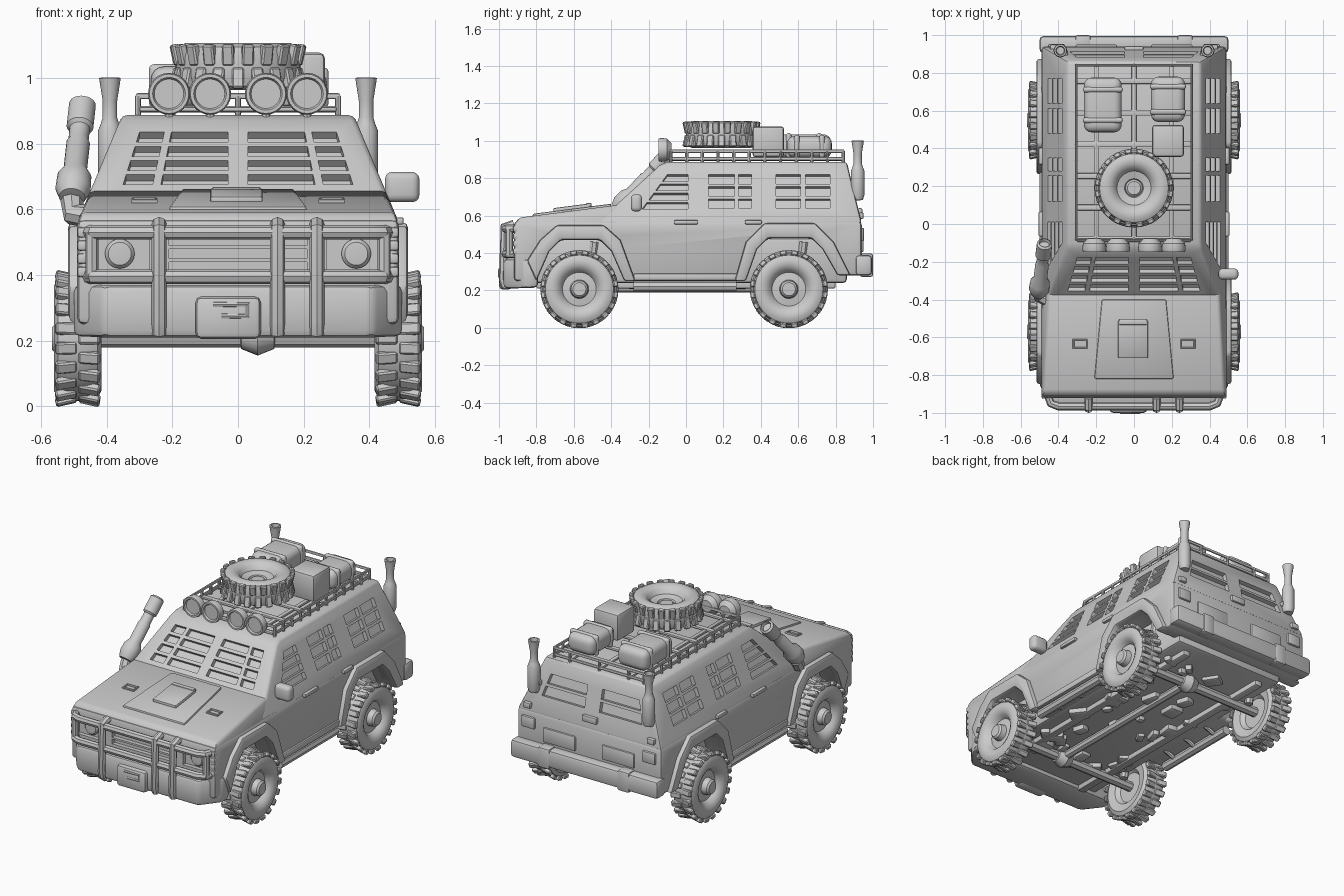
import bpy, bmesh, math, random
from mathutils import Vector, Matrix, Euler

random.seed(4)
PI = math.pi
cutters = []


def finish(name, bm, bevel=0, segs=2, loc=(0, 0, 0), rot=(0, 0, 0)):
    bmesh.ops.recalc_face_normals(bm, faces=bm.faces[:])
    me = bpy.data.meshes.new(name)
    bm.to_mesh(me)
    bm.free()
    ob = bpy.data.objects.new(name, me)
    ob.location, ob.rotation_euler = loc, rot
    bpy.context.collection.objects.link(ob)
    if bevel:
        m = ob.modifiers.new("bevel", 'BEVEL')
        m.width, m.segments = bevel, segs
    return ob


def box(name, loc, size, bevel=0.01, rot=(0, 0, 0), segs=2):
    bm = bmesh.new()
    bmesh.ops.create_cube(bm, size=1, matrix=Matrix.Diagonal((*size, 1)))
    return finish(name, bm, bevel, segs, loc, rot)


def prism(name, pts, lo, hi, axis='X', bevel=0.01, segs=2):
    """Extrude a (y,z) outline along x, or an (x,y) outline along z; lo and hi may be functions."""
    bm = bmesh.new()
    ends = []
    for lim in (lo, hi):
        h = [lim(a, b) if callable(lim) else lim for a, b in pts]
        ends.append([bm.verts.new((k, a, b) if axis == 'X' else (a, b, k)) for k, (a, b) in zip(h, pts)])
        bm.faces.new(ends[-1])
    for i in range(len(pts)):
        j = i - 1
        bm.faces.new((ends[0][j], ends[0][i], ends[1][i], ends[1][j]))
    return finish(name, bm, bevel, segs)


def spin(bm, prof, segs):
    vs = [bm.verts.new((r, 0, h)) for r, h in prof]
    es = [bm.edges.new(p) for p in zip(vs, vs[1:])]
    bmesh.ops.spin(bm, geom=vs + es, axis=(0, 0, 1), cent=(0, 0, 0), steps=segs, angle=2 * PI)
    bmesh.ops.remove_doubles(bm, verts=bm.verts[:], dist=1e-4)


def lathe(name, prof, loc, rot=(0, 0, 0), segs=24):
    bm = bmesh.new()
    spin(bm, prof, segs)
    return finish(name, bm, 0, 1, loc, rot)


def tube(name, pts, r, cyclic=False):
    cu = bpy.data.curves.new(name, 'CURVE')
    cu.dimensions, cu.bevel_depth, cu.bevel_resolution, cu.use_fill_caps = '3D', r, 2, True
    sp = cu.splines.new('POLY')
    sp.points.add(len(pts) - 1)
    for p, q in zip(sp.points, pts):
        p.co = (*q, 1)
    sp.use_cyclic_u = cyclic
    ob = bpy.data.objects.new(name, cu)
    bpy.context.collection.objects.link(ob)
    return ob


def panes(bm, quad, cols, rows, depth=0.025):
    """Add a grid of cutter blocks across a four-cornered window."""
    a, b, c, d = map(Vector, quad)
    n = (b - a).cross(d - a).normalized() * depth
    at = lambda u, v: (a.lerp(b, u)).lerp(d.lerp(c, u), v)
    for u0, u1 in cols:
        for v0, v1 in rows:
            q = [at(u0, v0), at(u1, v0), at(u1, v1), at(u0, v1)]
            lo, hi = ([bm.verts.new(p + s * n) for p in q] for s in (-1, 1))
            bm.faces.new(lo)
            bm.faces.new(hi)
            for i in range(4):
                bm.faces.new((lo[i - 1], lo[i], hi[i], hi[i - 1]))


def even(n, gap):
    w = (1 - gap * (n - 1)) / n
    return [(i * (w + gap), i * (w + gap) + w) for i in range(n)]


def cut(ob, bm):
    c = finish(ob.name + "_cutter", bm)
    c.hide_render = True
    cutters.append(c)
    m = ob.modifiers.new("cut", 'BOOLEAN')
    m.operation, m.object, m.solver = 'DIFFERENCE', c, 'EXACT'


# body shell: side half-width leans inwards with height
W = lambda y, z: min(0.49, 0.49 - (z - 0.56) * 0.42)
NW = lambda y, z: -W(y, z)
arch_f = [(-0.80, 0.25), (-0.73, 0.41), (-0.67, 0.47), (-0.46, 0.47), (-0.40, 0.41), (-0.33, 0.25)]
arch_r = [(0.32, 0.25), (0.38, 0.42), (0.44, 0.48), (0.67, 0.48), (0.73, 0.42), (0.81, 0.28)]
lower = prism("lower_body", [(-0.92, 0.57), (-0.92, 0.25)] + arch_f + arch_r + [(0.94, 0.28), (0.94, 0.57)],
              -0.49, 0.49, bevel=0.02)
prism("hood", [(-0.92, 0.555), (-0.89, 0.59), (-0.36, 0.658), (-0.36, 0.555)], NW, W, bevel=0.014)
cabin = prism("cabin", [(-0.48, 0.56), (-0.14, 0.87), (-0.10, 0.887), (0.86, 0.887), (0.94, 0.56)], NW, W, bevel=0.015)

# barred windows cut into the cabin, grille and lamps cut into the nose
bm, nose = bmesh.new(), bmesh.new()
sh = lambda x, z: (x, -0.37 + (z - 0.66) * 1.095, z)
bk = lambda x, z: (x, 0.94 - (z - 0.56) * 0.246, z)
for s in (-1, 1):
    sd = lambda y, z: (s * W(y, z), y, z)
    rect = lambda y0, y1: [sd(y0, 0.64), sd(y1, 0.64), sd(y1, 0.82), sd(y0, 0.82)]
    panes(bm, [sh(s * 0.03, 0.675), sh(s * 0.35, 0.675), sh(s * 0.30, 0.835), sh(s * 0.03, 0.835)],
          [(0, 0.64), (0.72, 1)], even(4, 0.08))
    panes(bm, [sd(-0.235, 0.635), sd(0.01, 0.635), sd(0.01, 0.82), sd(-0.10, 0.82)], [(0, 1)], even(4, 0.07))
    panes(bm, rect(0.12, 0.35), [(0, 0.6), (0.7, 1)], even(3, 0.08))
    panes(bm, rect(0.48, 0.77), even(2, 0.09), even(3, 0.08))
    panes(bm, [bk(s * 0.05, 0.67), bk(s * 0.34, 0.67), bk(s * 0.30, 0.80), bk(s * 0.05, 0.80)], [(0, 1)], even(2, 0.12))
    panes(nose, [(s * x, -0.92, z) for x, z in ((0.27, 0.41), (0.45, 0.41), (0.45, 0.52), (0.27, 0.52))], [(0, 1)], [(0, 1)])
panes(nose, [(-0.21, -0.92, 0.41), (0.21, -0.92, 0.41), (0.21, -0.92, 0.52), (-0.21, -0.92, 0.52)], [(0, 1)], even(3, 0.1))
cut(cabin, bm)
cut(lower, nose)

# hood details
prism("hood_panel", [(-0.21, -0.82), (0.21, -0.82), (0.17, -0.40), (-0.17, -0.40)], lambda x, y: 0.58 + (y + 0.89) * 0.128,
      lambda x, y: 0.601 + (y + 0.89) * 0.128, 'Z', 0.008)
box("hood_scoop", (-0.005, -0.61, 0.638), (0.16, 0.2, 0.03), 0.008, (0.128, 0, 0))
box("scoop_lip", (-0.005, -0.52, 0.657), (0.15, 0.03, 0.022), 0.006)
for x in (-0.285, 0.285):
    tube("hood_vent", [(x + a, -0.635 + b, 0.627 + b * 0.128) for a, b in
                       ((-0.035, -0.02), (0.035, -0.02), (0.035, 0.02), (-0.035, 0.02))], 0.007, True)

# wheel arch flares, side steps, handles, lamps
out_f = [(-0.85, 0.36), (-0.78, 0.47), (-0.69, 0.55), (-0.44, 0.55), (-0.35, 0.47), (-0.27, 0.25)]
out_r = [(0.26, 0.25), (0.32, 0.46), (0.42, 0.56), (0.69, 0.56), (0.79, 0.46), (0.88, 0.28)]
for s in (-1, 1):
    for nm, a, o in (("front", arch_f, out_f), ("rear", arch_r, out_r)):
        prism(nm + "_flare", a + o[::-1], s * 0.42, s * 0.517, bevel=0.014)
    tube("side_step", [(s * 0.47, -0.28, 0.222), (s * 0.47, 0.27, 0.222)], 0.028)
    for y in (-0.18, 0, 0.18):
        tube("step_bracket", [(s * 0.36, y, 0.27), (s * 0.47, y, 0.222)], 0.014)
    box("rocker", (s * 0.485, 0, 0.272), (0.03, 0.56, 0.04), 0.01)
    for y, w in ((0.0, 0.13), (0.36, 0.09)):
        box("door_handle", (s * 0.492, y, 0.565), (0.025, w, 0.022), 0.006)
    for z in (0.41, 0.45, 0.49, 0.53):
        box("side_marker", (s * 0.472, -0.90, z), (0.035, 0.05, 0.032), 0.008)
    lathe("headlight", [(0, 0.015), (0.035, 0.012), (0.045, 0), (0.045, -0.03), (0, -0.03)],
          (s * 0.36, -0.905, 0.465), (PI / 2, 0, 0))
    box("tail_light", (s * 0.41, 0.94, 0.50), (0.09, 0.025, 0.07), 0.008)
    box("rear_panel", (s * 0.2, 0.94, 0.45), (0.22, 0.02, 0.09), 0.008)
    box("rear_hinge", (s * 0.42, 0.935, 0.60), (0.05, 0.03, 0.035), 0.008)
    box("bumper_overrider", (s * 0.27, 0.965, 0.335), (0.08, 0.07, 0.125), 0.012)
box("rear_latch", (0, 0.93, 0.62), (0.1, 0.025, 0.04), 0.008)
box("rear_bumper", (0, 0.95, 0.335), (1.0, 0.09, 0.11), 0.02)

# front bumper, winch and bull bar
plan = [(0.5, -0.79), (0.5, -0.86), (0.41, -0.975), (-0.41, -0.975), (-0.5, -0.86), (-0.5, -0.79)]
prism("front_bumper", plan, lambda x, y: 0.21 + 0.1 * max(0, y + 0.86), 0.37, 'Z', 0.022)
box("winch", (-0.03, -0.965, 0.27), (0.2, 0.07, 0.13), 0.02)
tube("winch_hook", [(-0.075, -0.995, 0.31), (0.03, -0.995, 0.31), (0.03, -0.995, 0.275), (-0.05, -0.995, 0.275)], 0.01)
for z in (0.395, 0.53):
    tube("bull_bar", [(-0.47, -0.87, z), (-0.44, -0.95, z), (-0.40, -0.965, z), (0.40, -0.965, z),
                      (0.44, -0.95, z), (0.47, -0.87, z)], 0.022)
for x in (-0.24, 0.12, 0.24):
    tube("bull_bar_upright", [(x, -0.965, 0.22), (x, -0.978, 0.26), (x, -0.972, 0.54), (x, -0.92, 0.555)], 0.023)
for x in (-0.445, 0.445):
    tube("bull_bar_end", [(x, -0.945, 0.39), (x, -0.945, 0.53)], 0.02)


# wheels and spare
def wheel(name, loc, rot, hub=True):
    bm = bmesh.new()
    c = 0.078 if hub else 0.02
    spin(bm, [(0, c), (0.035, c), (0.045, c - 0.01), (0.05, 0.035 if hub else 0.02), (0.09, 0.03), (0.105, 0.055), (0.13, 0.07),
              (0.16, 0.072), (0.182, 0.06), (0.191, 0.03), (0.191, -0.03), (0.182, -0.06), (0.16, -0.072),
              (0.11, -0.06), (0.09, -0.035), (0, -0.035)], 40)
    for i in range(40):
        s = 1 if i % 2 else -1
        m = Matrix.Rotation(i * PI / 20, 4, 'Z') @ Matrix.Translation((0.19, 0, s * 0.036)) @ \
            Matrix.Rotation(s * 0.22, 4, 'Y') @ Matrix.Diagonal((0.026, 0.036, 0.064, 1))
        g = bmesh.ops.create_cube(bm, size=1, matrix=m)
        es = list({e for v in g['verts'] for e in v.link_edges})
        bmesh.ops.bevel(bm, geom=es, offset=0.005, segments=1, affect='EDGES')
    return finish(name, bm, 0, 1, loc, rot)


for y, nm in ((-0.57, "front"), (0.55, "rear")):
    for s in (-1, 1):
        wheel(nm + "_wheel", (s * 0.488, y, 0.207), (0, s * PI / 2, 0))
    tube(nm + "_axle", [(-0.45, y, 0.21), (0.45, y, 0.21)], 0.03)
    lathe(nm + "_differential", [(0, -0.06), (0.04, -0.05), (0.06, 0), (0.04, 0.05), (0, 0.06)], (0.06, y, 0.215), (0, PI / 2, 0))
wheel("spare_wheel", (0, 0.19, 1.035), (0, 0, 0), False)

# underbody
box("underbody", (0, 0, 0.36), (0.76, 1.72, 0.24), 0.02)
tube("drive_shaft", [(0.06, -0.57, 0.215), (0.06, 0.55, 0.215)], 0.025)
for s in (-1, 1):
    box("frame_rail", (s * 0.27, 0, 0.235), (0.05, 1.6, 0.05), 0.01)
    for y in (-0.57, 0.55):
        tube("shock_absorber", [(s * 0.36, y + 0.05, 0.21), (s * 0.37, y + 0.08, 0.46)], 0.025)
for i in range(36):
    box("chassis_part", (random.uniform(-0.3, 0.3), random.uniform(-0.72, 0.72), 0.238),
        [random.uniform(0.04, 0.12) for _ in range(2)] + [random.uniform(0.03, 0.06)], 0.012, (0, 0, random.uniform(0, 3)))

# roof rack with lamps
for z in (0.905, 0.945):
    tube("rack_rail", [(-0.305, -0.08, z), (0.305, -0.08, z), (0.305, 0.84, z), (-0.305, 0.84, z)], 0.0095, True)
for i in range(12):
    y = -0.08 + i * 0.92 / 11
    for x in (-0.305, 0.305):
        tube("rack_post", [(x, y, 0.88), (x, y, 0.945)], 0.009)
    if i % 2 == 0:
        box("rack_slat", (0, y, 0.905), (0.6, 0.03, 0.014), 0.004)
for x in (-0.2, 0, 0.2):
    box("rack_runner", (x, 0.38, 0.9), (0.025, 0.92, 0.014), 0.004)
    for y in (-0.08, 0.84):
        tube("rack_post", [(x, y, 0.88), (x, y, 0.945)], 0.009)
for x in (-0.21, -0.085, 0.085, 0.21):
    lathe("roof_lamp", [(0, 0.025), (0.045, 0.025), (0.05, 0.035), (0.06, 0.035), (0.064, 0.02), (0.06, -0.01),
                        (0.035, -0.035), (0, -0.035)], (x, -0.112, 0.952), (PI / 2, 0, 0))
    tube("lamp_bracket", [(x, -0.10, 0.875), (x, -0.10, 0.91)], 0.014)

# luggage
box("cargo_box", (0.18, 0.44, 0.995), (0.17, 0.17, 0.165), 0.018)
for x, y, w, l, h in ((-0.165, 0.63, 0.2, 0.29, 0.125), (0.18, 0.66, 0.18, 0.24, 0.115)):
    box("duffel_bag", (x, y, 0.91 + h / 2), (w, l, h), 0.04, segs=4)
    for k in (-0.28, 0.28):
        box("bag_strap", (x, y + k * l, 0.913 + h / 2), (w + 0.012, 0.03, h + 0.008), 0.03, segs=3)

# exhaust stacks, snorkel and mirror
for x in (-0.39, 0.39):
    lathe("exhaust_stack", [(0, 0.68), (0.028, 0.685), (0.036, 0.71), (0.036, 0.84), (0.028, 0.86), (0.022, 0.88),
                            (0.022, 0.93), (0.033, 1.0), (0.024, 1.002), (0.02, 0.97), (0, 0.97)], (x, 0.918, 0))
    box("stack_bracket", (x * 0.95, 0.895, 0.74), (0.04, 0.05, 0.03), 0.006)
tube("snorkel_base", [(-0.46, -0.40, 0.58), (-0.50, -0.38, 0.585), (-0.505, -0.35, 0.63)], 0.036)
axis = Vector((0.03, 0.25, 0.27)).to_track_quat('Z', 'Y').to_euler()
lathe("snorkel", [(0, -0.03), (0.04, -0.025), (0.054, 0.01), (0.052, 0.06), (0.036, 0.09), (0.036, 0.2), (0.031, 0.21),
                  (0.031, 0.26), (0.041, 0.27), (0.041, 0.36), (0.03, 0.37), (0.026, 0.35), (0, 0.35)],
      (-0.503, -0.35, 0.655), axis)
box("mirror", (0.5, -0.265, 0.668), (0.105, 0.06, 0.092), 0.022, segs=3)
tube("mirror_arm", [(0.44, -0.26, 0.63), (0.49, -0.26, 0.65)], 0.016)

# apply modifiers, drop cutters, shade
bpy.ops.object.select_all(action='SELECT')
bpy.context.view_layer.objects.active = cabin
bpy.ops.object.convert(target='MESH')
for c in cutters:
    bpy.data.objects.remove(c)
bpy.ops.object.select_all(action='SELECT')
bpy.context.view_layer.objects.active = cabin
bpy.ops.object.shade_smooth_by_angle(angle=math.radians(35))
